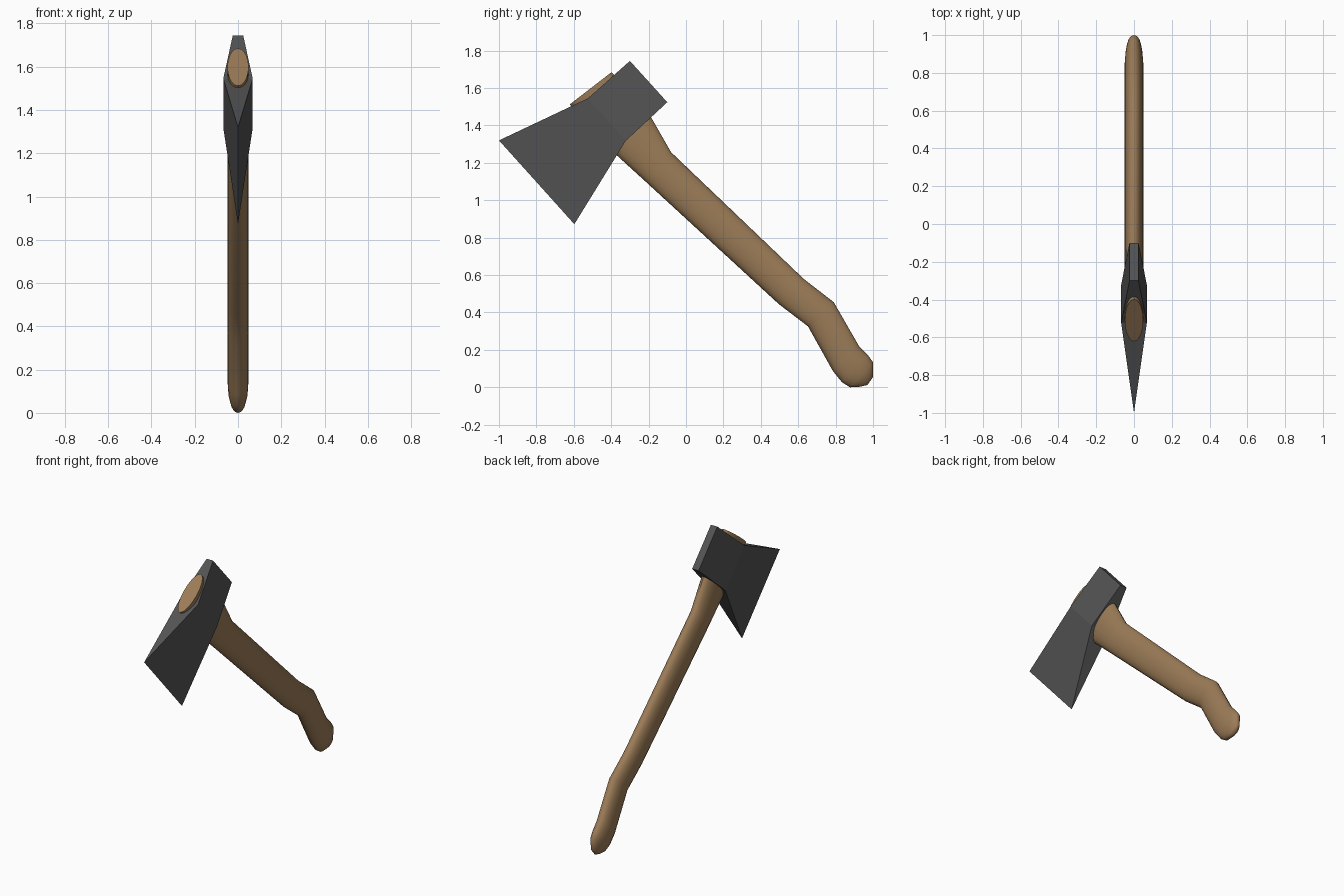
import bpy, bmesh, math
from mathutils import Vector

if "Cube" in bpy.data.objects:
    bpy.data.objects.remove(bpy.data.objects["Cube"])


def material(name, rgb):
    m = bpy.data.materials.new(name)
    m.diffuse_color = (*rgb, 1)
    m.use_nodes = True
    m.node_tree.nodes["Principled BSDF"].inputs["Base Color"].default_value = m.diffuse_color
    return m


def add_object(name, bm, mat):
    bmesh.ops.recalc_face_normals(bm, faces=bm.faces)
    me = bpy.data.meshes.new(name)
    bm.to_mesh(me)
    bm.free()
    me.materials.append(mat)
    ob = bpy.data.objects.new(name, me)
    bpy.context.collection.objects.link(ob)
    return ob


wood = material("light brown wood", (0.33, 0.2, 0.095))
steel = material("dark grey steel", (0.088, 0.088, 0.088))

# Axe head: wedge stations (top point, bottom point, half thickness) from butt to edge
bm = bmesh.new()
stations = [((-0.30, 1.745), (-0.10, 1.524), 0.024),
            ((-0.524, 1.545), (-0.322, 1.318), 0.068)]
rings = [[bm.verts.new((sx * w, y, z)) for sx, (y, z) in
          ((-1, top), (1, top), (1, bot), (-1, bot))] for top, bot, w in stations]
tip_top = bm.verts.new((0, -1.0, 1.32))
tip_bot = bm.verts.new((0, -0.597, 0.872))
butt, eye = rings
bm.faces.new(butt)
for i in range(4):
    j = (i + 1) % 4
    bm.faces.new((butt[i], butt[j], eye[j], eye[i]))
bm.faces.new((eye[0], eye[1], tip_top))
bm.faces.new((eye[2], eye[3], tip_bot))
bm.faces.new((eye[1], eye[2], tip_bot, tip_top))
bm.faces.new((eye[3], eye[0], tip_top, tip_bot))
add_object("axe_head", bm, steel)

# Handle: oval sections (belly point, back point, half thickness) from head to knob
sections = [((-0.622, 1.512), (-0.398, 1.685), 0.049),
            ((-0.370, 1.240), (-0.187, 1.444), 0.049),
            ((-0.212, 1.096), (-0.080, 1.257), 0.049),
            ((0.497, 0.444), (0.631, 0.578), 0.049),
            ((0.652, 0.326), (0.790, 0.455), 0.049),
            ((0.786, 0.086), (0.925, 0.220), 0.049),
            ((0.834, 0.027), (0.973, 0.171), 0.045),
            ((0.877, 0.000), (1.000, 0.134), 0.037),
            ((0.925, 0.002), (1.000, 0.055), 0.022)]
SIDES = 20
bm = bmesh.new()
rings = []
for a, b, w in sections:
    a, b = Vector((0, *a)), Vector((0, *b))
    mid, half = (a + b) / 2, (b - a) / 2
    rings.append([bm.verts.new(mid + half * math.cos(t) + Vector((w * math.sin(t), 0, 0)))
                  for t in (2 * math.pi * i / SIDES for i in range(SIDES))])
for r0, r1 in zip(rings, rings[1:]):
    for i in range(SIDES):
        j = (i + 1) % SIDES
        bm.faces.new((r0[i], r0[j], r1[j], r1[i]))
bm.faces.new(rings[0])
# Rounded knob end
tip = bm.verts.new((0, 0.970, 0.012))
for i in range(SIDES):
    bm.faces.new((rings[-1][i], rings[-1][(i + 1) % SIDES], tip))
handle = add_object("handle", bm, wood)
bpy.context.view_layer.objects.active = handle
handle.select_set(True)
bpy.ops.object.shade_smooth_by_angle(angle=math.radians(40))
